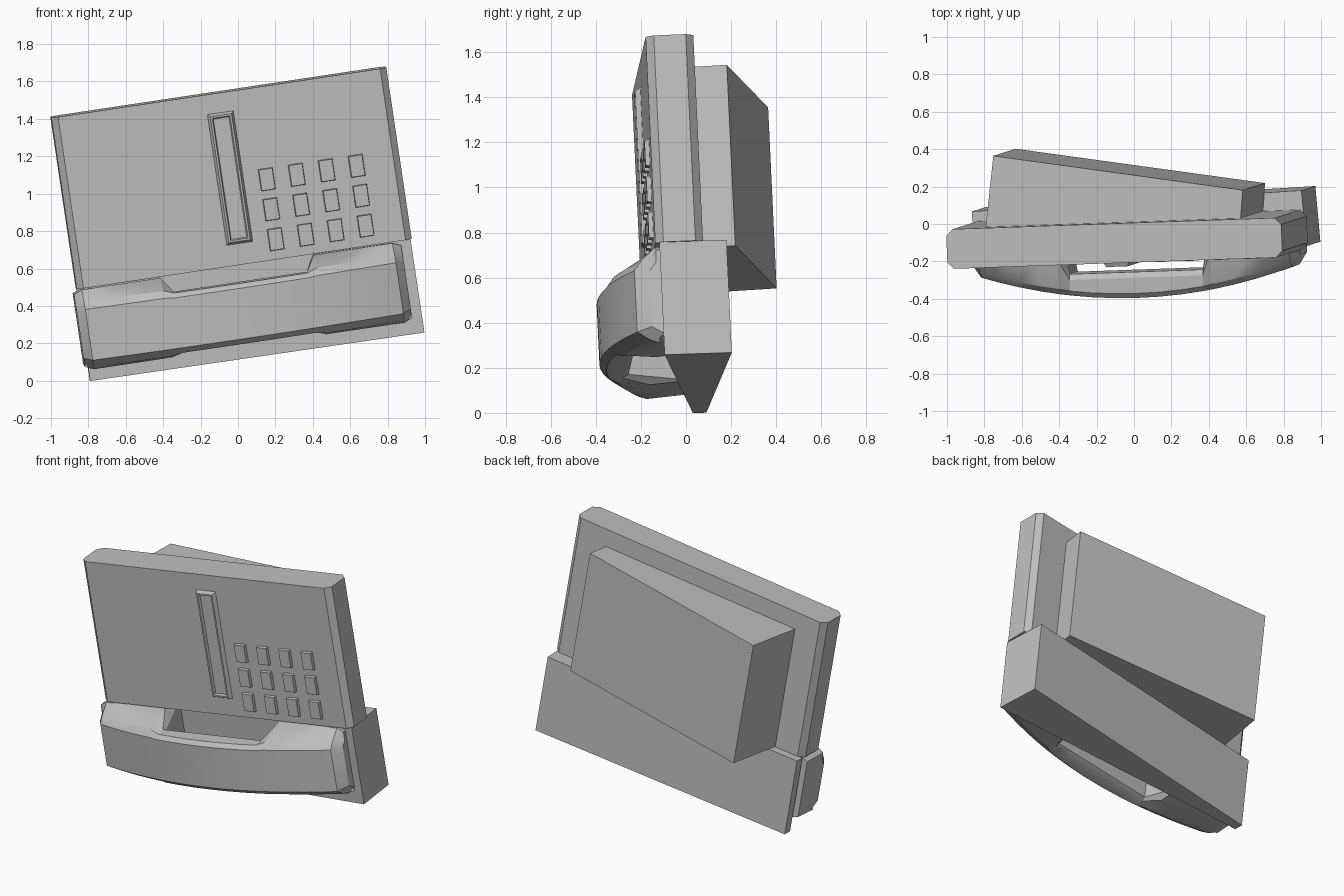
import bpy, bmesh, math
from mathutils import Matrix, Vector

if "Cube" in bpy.data.objects:
    bpy.data.objects.remove(bpy.data.objects["Cube"])

# One matte grey for the whole phone
grey = bpy.data.materials.new("matte_grey")
grey.use_nodes = True
colour = (0.52, 0.52, 0.52, 1)
grey.diffuse_color = colour
grey.node_tree.nodes["Principled BSDF"].inputs["Base Color"].default_value = colour

# The phone leans: local x is its width, y its depth, z its height
side = Vector((1, 0.035, 0.15)).normalized()
up = Vector((-0.148, -0.047, 1))
up = (up - side * up.dot(side)).normalized()
LEAN = Matrix((side, up.cross(side), up)).transposed().to_4x4()


def finish(bm, name):
    bmesh.ops.recalc_face_normals(bm, faces=bm.faces)
    mesh = bpy.data.meshes.new(name)
    bm.to_mesh(mesh)
    bm.free()
    mesh.materials.append(grey)
    obj = bpy.data.objects.new(name, mesh)
    bpy.context.collection.objects.link(obj)
    obj.matrix_world = LEAN
    return obj


def prism(name, outline, low, high):
    """Extrude a plan outline upwards from low to high."""
    bm = bmesh.new()
    base = bm.faces.new([bm.verts.new((x, y, low)) for x, y in outline])
    geom = bmesh.ops.extrude_face_region(bm, geom=[base])["geom"]
    for v in geom:
        if isinstance(v, bmesh.types.BMVert):
            v.co.z = high
    return finish(bm, name)


def raised_block(x, z, width, height, back, front, taper):
    """Box whose front face is smaller than its back; returns bmesh and front face."""
    bm = bmesh.new()
    bmesh.ops.create_cube(bm, size=1)
    for v in bm.verts:
        is_front = v.co.y < 0
        shrink = 2 * taper if is_front else 0
        v.co = (x + v.co.x * (width - shrink), front if is_front else back,
                z + v.co.z * (height - shrink))
    face = min(bm.faces, key=lambda f: f.calc_center_median().y)
    return bm, face


# Main panel with chamfered upright corners
L, R, F, B, C = -0.785, 1.027, -0.142, 0.07, 0.035
prism("main_panel", [(L + C, F), (R - C, F), (R, F + C), (R, B - C),
                     (R - C, B), (L + C, B), (L, B - C), (L, F + C)], 0.618, 1.545)

# Wedge-shaped base and rear housing
prism("base", [(-0.78, 0.063), (1.02, -0.125), (1.005, 0.174), (-0.78, 0.123)], 0.113, 0.619)
prism("rear_housing", [(-0.59, 0.05), (0.79, 0.05), (0.81, 0.22), (-0.53, 0.45)], 0.62, 1.432)

# Upright display with a bevelled frame and sunken window
bm, face = raised_block(0.112, 1.086, 0.151, 0.718, F + 0.01, F - 0.024, 0.018)
bmesh.ops.inset_region(bm, faces=[face], thickness=0.014)
bmesh.ops.inset_region(bm, faces=[face], thickness=0.008)
for v in face.verts:
    v.co.y += 0.016
finish(bm, "display_frame")

# Keypad
for row in range(3):
    for col in range(4):
        bm, face = raised_block(0.306 + 0.162 * col, 1.05 - 0.162 * row,
                                0.08, 0.12, F + 0.01, F - 0.02, 0.004)
        finish(bm, f"key_{row + 1}_{col + 1}")


# Handset: cross-sections lofted along its bowed length
def section(s):
    a = abs(s)
    front = -0.375 + 0.195 * a * a
    if a < 0.4:      # slim grip
        back = -0.235
        pts = [(back, 0.225), (back - 0.03, 0.21), (front + 0.03, 0.207), (front, 0.235),
               (front, 0.505), (front + 0.025, 0.53), (back - 0.03, 0.535), (back, 0.52)]
    else:            # deep ear and mouth ends
        back = 0.04 if s < 0 else 0.0
        pts = [(back, 0.195), (-0.14, 0.182), (front + 0.06, 0.195), (front, 0.235),
               (front, 0.51), (front + 0.03, 0.55), (-0.14, 0.612), (back, 0.612)]
    if a > 0.84:     # rounded tips
        k = (a - 0.84) / 0.045
        pts = [(y + 0.05 * k if y < -0.15 else y, z + (0.4 - z) * 0.09 * k) for y, z in pts]
    return pts


half = [0.12, 0.24, 0.36, 0.415, 0.52, 0.64, 0.75, 0.84, 0.87, 0.885]
stations = [-s for s in reversed(half)] + [0] + half
bm = bmesh.new()
rings = [[bm.verts.new((0.08 + s, y, z)) for y, z in section(s)] for s in stations]
for a, b in zip(rings, rings[1:]):
    for i in range(len(a)):
        j = (i + 1) % len(a)
        bm.faces.new((a[i], a[j], b[j], b[i]))
bm.faces.new(rings[0])
bm.faces.new(rings[-1])
handset = finish(bm, "handset")

bpy.ops.object.select_all(action="DESELECT")
handset.select_set(True)
bpy.context.view_layer.objects.active = handset
bpy.ops.object.shade_smooth_by_angle(angle=math.radians(25))
